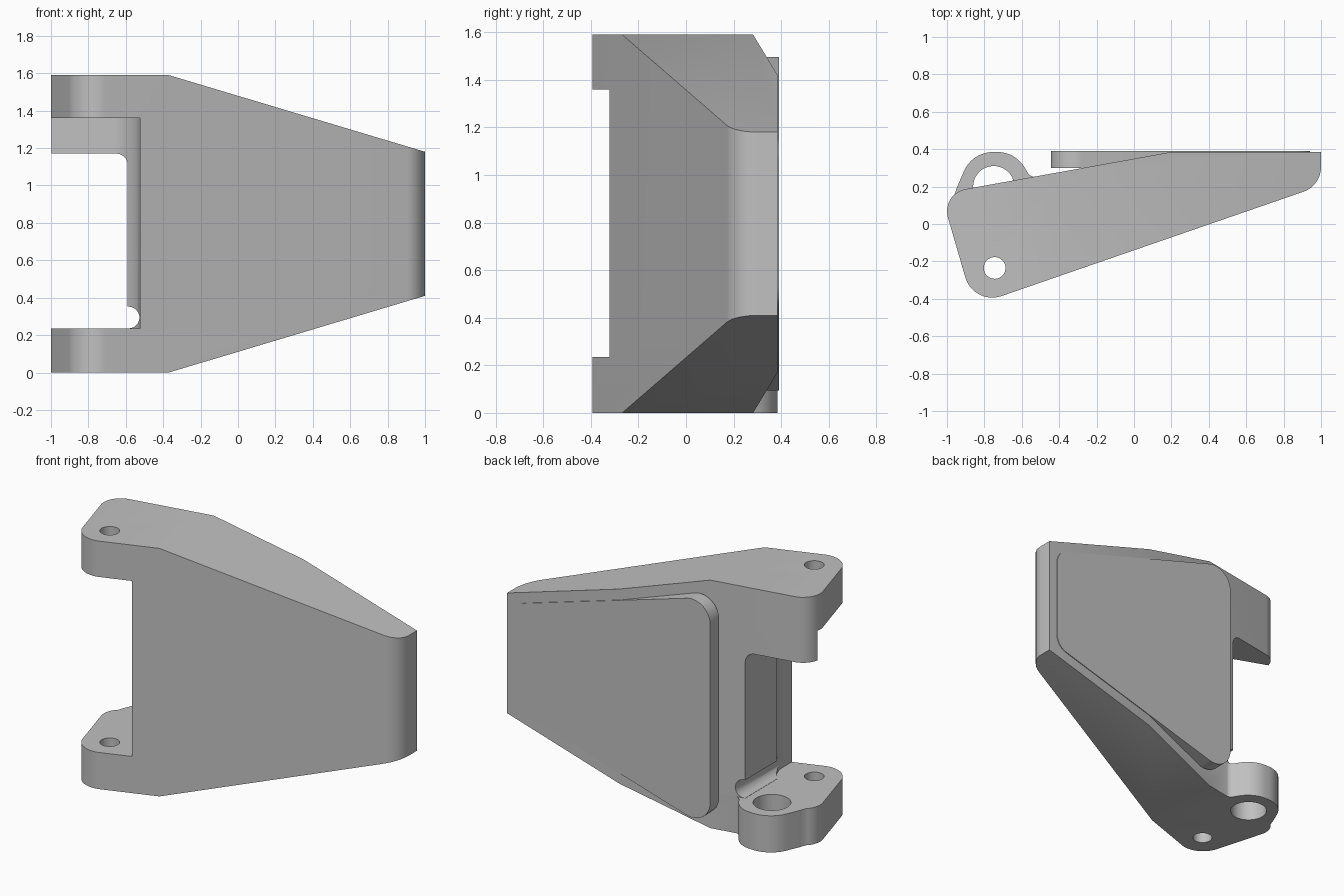
import bpy, bmesh, math
from mathutils import Vector

cube = bpy.data.objects.get("Cube")
if cube:
    bpy.data.objects.remove(cube, do_unlink=True)

grey = bpy.data.materials.new("satin_grey")
grey.use_nodes = True
colour = (0.53, 0.53, 0.53, 1)
grey.diffuse_color = colour
grey.node_tree.nodes["Principled BSDF"].inputs["Base Color"].default_value = colour


def rounded(corners, steps=12):
    """Outline from (u, v, radius) corners, filleting each one."""
    out = []
    for i, (u, v, r) in enumerate(corners):
        p = Vector((u, v))
        if r == 0:
            out.append(p)
            continue
        a = (Vector(corners[i - 1][:2]) - p).normalized()
        b = (Vector(corners[(i + 1) % len(corners)][:2]) - p).normalized()
        half = a.angle(b) / 2
        centre = p + (a + b).normalized() * (r / math.sin(half))
        start = p + a * (r / math.tan(half)) - centre
        end = p + b * (r / math.tan(half)) - centre
        for k in range(steps + 1):
            out.append(centre + start.lerp(end, k / steps).normalized() * r)
    return out


def arc(u, v, r, first=0, last=360, steps=48):
    count = steps if last - first == 360 else steps + 1
    angles = [math.radians(first + (last - first) * k / steps) for k in range(count)]
    return [Vector((u + r * math.cos(t), v + r * math.sin(t))) for t in angles]


def prism(name, outline, low, high, axis="z"):
    """Extrude an outline along z (outline in x, y) or y (outline in x, z)."""
    bm = bmesh.new()
    place = (lambda p, h: (p[0], p[1], h)) if axis == "z" else (lambda p, h: (p[0], h, p[1]))
    face = bm.faces.new([bm.verts.new(place(p, low)) for p in outline])
    made = bmesh.ops.extrude_face_region(bm, geom=[face])["geom"]
    shift = Vector(place((0, 0), high - low))
    bmesh.ops.translate(bm, vec=shift, verts=[g for g in made if isinstance(g, bmesh.types.BMVert)])
    bmesh.ops.recalc_face_normals(bm, faces=bm.faces)
    mesh = bpy.data.meshes.new(name)
    bm.to_mesh(mesh)
    bm.free()
    mesh.materials.append(grey)
    obj = bpy.data.objects.new(name, mesh)
    bpy.context.collection.objects.link(obj)
    return obj


def select(obj):
    bpy.ops.object.select_all(action="DESELECT")
    obj.select_set(True)
    bpy.context.view_layer.objects.active = obj


def combine(target, tool, operation):
    select(target)
    mod = target.modifiers.new("combine", "BOOLEAN")
    mod.operation, mod.solver, mod.object = operation, "EXACT", tool
    bpy.ops.object.modifier_apply(modifier=mod.name)
    bpy.data.objects.remove(tool, do_unlink=True)


height, lug_top, fork_bottom = 1.59, 0.235, 1.36
pin = (-0.745, -0.235)

# Wedge body, tapered top and bottom
body = prism("hinge_body", rounded([
    (-1.032, 0.163, 0.12), (-0.858, -0.437, 0.15), (1, 0.205, 0.14),
    (1, 0.385, 0), (0.2, 0.385, 0)]), -0.1, height + 0.1)
combine(body, prism("taper", [
    (-1.2, 0), (-0.37, 0), (1, 0.41), (1.2, 0.47),
    (1.2, height - 0.47), (1, height - 0.41), (-0.37, height), (-1.2, height)],
    -0.7, 0.7, "y"), "INTERSECT")

# Curved clearance around the hinge pin, between the lugs
clearance = arc(*pin, 0.22, 0, 70, 16) + [(-1.1, 0.132), (-1.1, -0.6), (-0.525, -0.6)]
combine(body, prism("clearance", clearance, lug_top, fork_bottom), "DIFFERENCE")

# Opening through the back wall, with a relief groove
combine(body, prism("opening", rounded([
    (-1.3, lug_top, 0), (-0.59, lug_top, 0), (-0.59, 1.17, 0.06), (-1.3, 1.17, 0)]),
    -0.7, 0.7, "y"), "DIFFERENCE")
combine(body, prism("relief", arc(-0.585, 0.294, 0.058), -0.7, 0.7, "y"), "DIFFERENCE")

# Rear boss on the lower lug
combine(body, prism("lower_boss", rounded([
    (-0.9, 0, 0), (-0.98, 0.1, 0), (-0.945, 0.2, 0.06), (-0.865, 0.385, 0.17),
    (-0.635, 0.385, 0.17), (-0.555, 0.253, 0.05), (-0.5, 0.25, 0), (-0.5, 0, 0)]),
    0, lug_top), "UNION")

# Pin hole through both lugs and large hole through the boss
combine(body, prism("pin_hole", arc(*pin, 0.058), -0.2, 1.8), "DIFFERENCE")
combine(body, prism("boss_hole", arc(-0.75, 0.2, 0.11), -0.2, 0.5), "DIFFERENCE")

# Raised back plate following the taper
plate = prism("back_plate", rounded([
    (-0.445, 0.05, 0.13), (0.94, 0.46, 0.1),
    (0.94, height - 0.46, 0.1), (-0.445, height - 0.05, 0.13)]), 0.3, 0.39, "y")

for part in (body, plate):
    select(part)
    bpy.ops.object.shade_smooth_by_angle(angle=math.radians(30))
